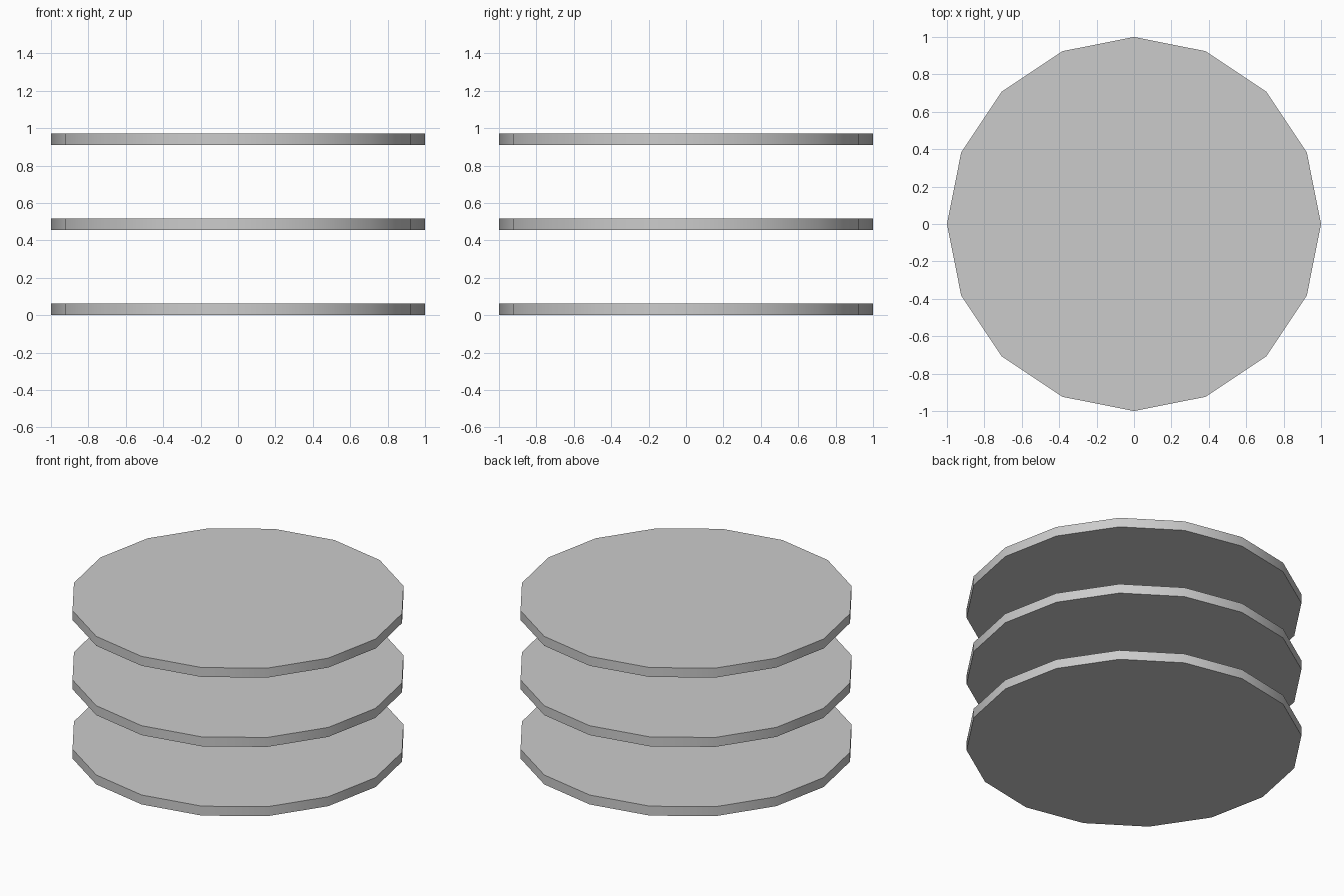
import bpy
import math

if "Cube" in bpy.data.objects:
    bpy.data.objects.remove(bpy.data.objects["Cube"])

RADIUS = 1.0
THICKNESS = 0.062
SPACING = 0.455


def add_disc(name, bottom):
    # 16-sided flat disc with smooth rim and sharp edges
    bpy.ops.mesh.primitive_cylinder_add(
        vertices=16, radius=RADIUS, depth=THICKNESS,
        location=(0, 0, bottom + THICKNESS / 2))
    disc = bpy.context.object
    disc.name = name
    bpy.ops.object.shade_smooth_by_angle(angle=math.radians(30))


# Three identical stacked discs
for i, name in enumerate(("lower_disc", "middle_disc", "upper_disc")):
    add_disc(name, i * SPACING)
